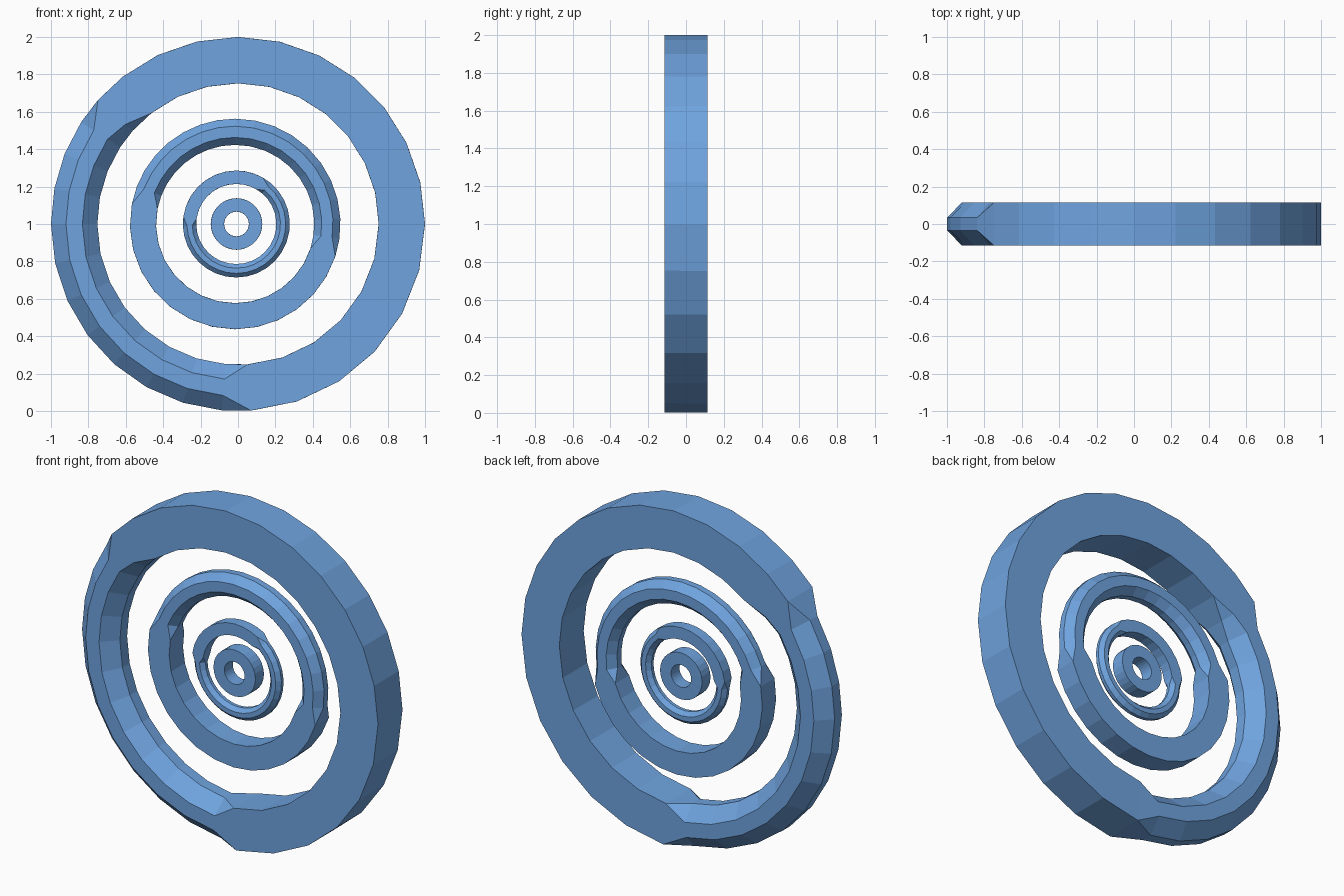
import bpy, bmesh, math

if "Cube" in bpy.data.objects:
    bpy.data.objects.remove(bpy.data.objects["Cube"])

blue = bpy.data.materials.new("soft_blue")
blue.diffuse_color = (0.16, 0.37, 0.74, 1)
blue.use_nodes = True
blue.node_tree.nodes["Principled BSDF"].inputs["Base Color"].default_value = blue.diffuse_color


def stations(knots):
    """Expand (angle, steps to next knot, outer chamfer, inner chamfer) into stations."""
    out = []
    for p, q in zip(knots, knots[1:]):
        for i in range(p[1]):
            t = i / p[1]
            out.append([p[k] + (q[k] - p[k]) * t for k in (0, 2, 3)])
    return out


def ring(name, cx, cy, r_out, r_in, half, chamfer, flat, knots):
    """Sweep an eight-point section round y; chamfers open from 0 to full."""
    bm = bmesh.new()
    rows = []
    for deg, c, d in stations(knots):
        a = math.radians(deg)
        co, ci = max(chamfer * c, 0.0004), max(chamfer * d, 0.0004)
        eo = half - max((half - flat) * c, 0.0004)
        ei = half - max((half - flat) * d, 0.0004)
        section = [(r_out, -eo), (r_out, eo), (r_out - co, half), (r_in + ci, half),
                   (r_in, ei), (r_in, -ei), (r_in + ci, -half), (r_out - co, -half)]
        rows.append([bm.verts.new((cx + r * math.cos(a), cy + y, 1 + r * math.sin(a)))
                     for r, y in section])
    for p, q in zip(rows, rows[1:] + rows[:1]):
        for i in range(8):
            j = (i + 1) % 8
            bm.faces.new((p[i], p[j], q[j], q[i]))
    bmesh.ops.remove_doubles(bm, verts=bm.verts, dist=0.001)
    bmesh.ops.recalc_face_normals(bm, faces=bm.faces)
    me = bpy.data.meshes.new(name)
    bm.to_mesh(me)
    bm.free()
    me.materials.append(blue)
    ob = bpy.data.objects.new(name, me)
    bpy.context.collection.objects.link(ob)


# outer ring, chamfered on its left side
ring("outer_ring", 0, 0, 1.0, 0.752, 0.115, 0.08, 0.034,
     [(0, 7, 0, 0), (90, 3, 0, 0), (128, 1, 0, 0), (138.5, 1, 0, 0.65), (147, 3, 1, 1),
      (180, 7, 1, 1), (265, 1, 1, 1), (274, 6, 0, 0), (360, 0, 0, 0)])

# middle ring, set back, chamfered over the top
ring("middle_ring", -0.015, 0.045, 0.563, 0.423, 0.065, 0.04, 0.02,
     [(-18, 1, 0, 0), (-8, 9, 1, 1), (90, 7, 1, 1), (159, 1, 1, 1), (169, 8, 0, 0),
      (270, 6, 0, 0), (342, 0, 0, 0)])

# inner ring, set back slightly, chamfered round the bottom
ring("inner_ring", -0.009, 0.022, 0.286, 0.214, 0.033, 0.022, 0.01,
     [(60, 3, 0, 0), (90, 7, 0, 0), (172, 1, 0, 0), (182, 8, 1, 1), (270, 12, 1, 1),
      (410, 1, 1, 1), (420, 0, 0, 0)])

# plain centre hub
ring("centre_hub", -0.008, 0.018, 0.138, 0.066, 0.04, 0.0, 0.04,
     [(0, 28, 0, 0), (360, 0, 0, 0)])
